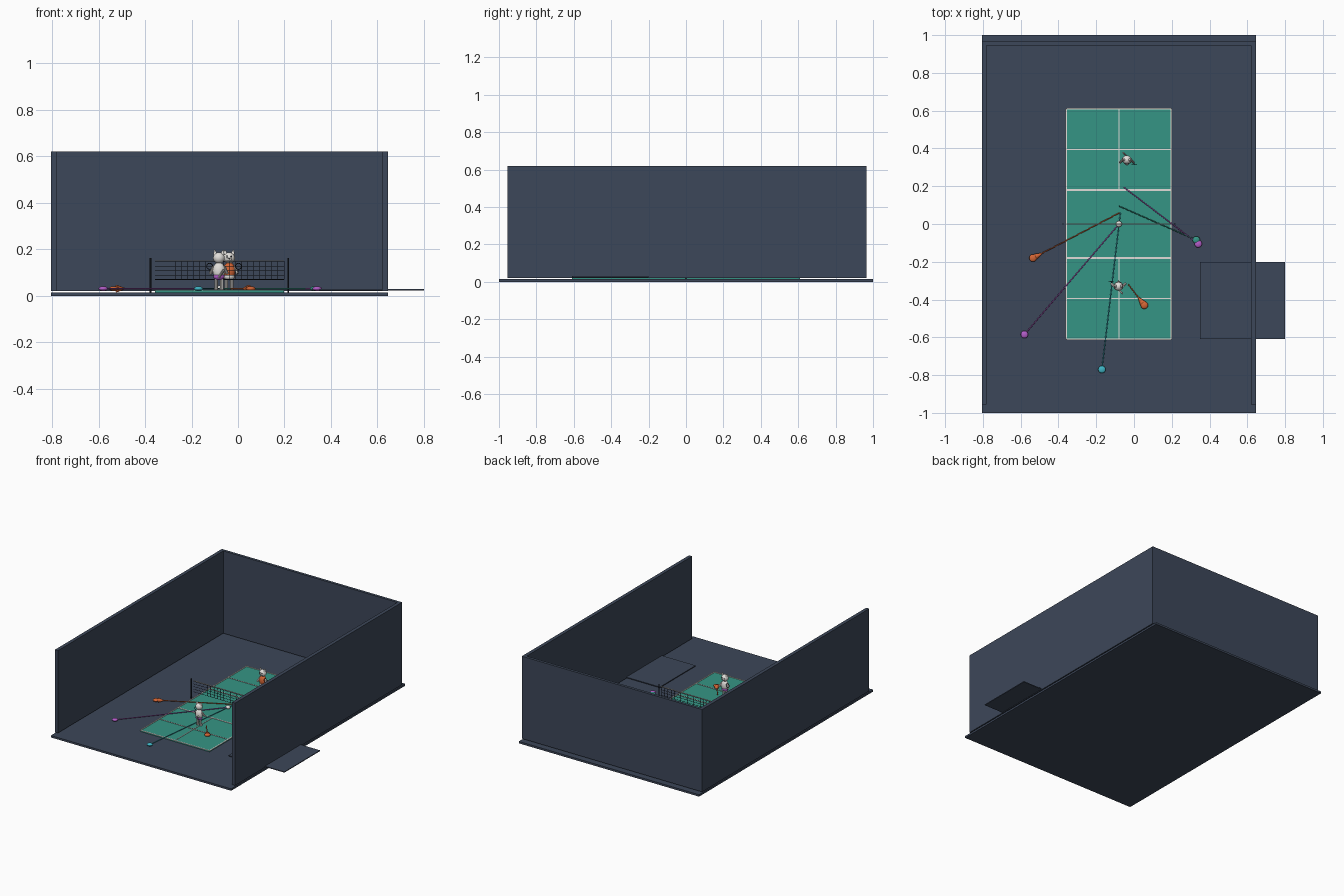
import bpy
import math
from mathutils import Vector

cube = bpy.data.objects.get("Cube")
if cube:
    bpy.data.objects.remove(cube, do_unlink=True)


def material(name, rgb):
    m = bpy.data.materials.new(name)
    m.diffuse_color = (*rgb, 1)
    m.use_nodes = True
    node = next(n for n in m.node_tree.nodes if n.type == 'BSDF_PRINCIPLED')
    node.inputs["Base Color"].default_value = (*rgb, 1)
    return m


slate = material("slate blue", (0.046, 0.063, 0.1))
green = material("court green", (0.036, 0.3, 0.235))
white = material("soft white", (0.75, 0.73, 0.7))
dark = material("dark charcoal", (0.012, 0.016, 0.025))
orange = material("orange", (0.65, 0.13, 0.035))
purple = material("purple", (0.45, 0.11, 0.58))
cyan = material("cyan", (0.05, 0.46, 0.56))


def finish(name, mat, smooth=False):
    o = bpy.context.object
    o.name = name
    o.data.materials.append(mat)
    if smooth:
        bpy.ops.object.shade_smooth_by_angle()
    return o


def box(name, mat, x0, x1, y0, y1, z0, z1):
    bpy.ops.mesh.primitive_cube_add(
        size=1, location=((x0 + x1) / 2, (y0 + y1) / 2, (z0 + z1) / 2))
    bpy.context.object.scale = (x1 - x0, y1 - y0, z1 - z0)
    return finish(name, mat)


def ball(name, mat, loc, scale):
    bpy.ops.mesh.primitive_uv_sphere_add(segments=20, ring_count=12, radius=1, location=loc)
    bpy.context.object.scale = scale
    return finish(name, mat, True)


def rod(name, mat, a, b, r0, r1=None, sides=10):
    a, b = Vector(a), Vector(b)
    bpy.ops.mesh.primitive_cone_add(
        vertices=sides, radius1=r0, radius2=r0 if r1 is None else r1,
        depth=(b - a).length, location=(a + b) / 2)
    bpy.context.object.rotation_euler = (b - a).to_track_quat('Z', 'Y').to_euler()
    return finish(name, mat, True)


# Hall: floor slab, three floating walls and the side platform
W, E = -0.805, 0.645
box("floor", slate, W, E, -1, 1, 0, 0.014)
box("right_wall", slate, W, W + 0.025, -0.955, 0.945, 0.021, 0.62)
box("left_wall", slate, E - 0.025, E, -0.955, 0.945, 0.021, 0.62)
box("back_wall", slate, W, E, 0.945, 0.965, 0.021, 0.62)
box("side_platform", slate, 0.35, 0.8, -0.61, -0.2, 0.024, 0.03)

# Court and its painted lines
CX, HW, HL = -0.08, 0.278, 0.61
box("court", green, CX - HW, CX + HW, -HL, HL, 0.014, 0.022)


def line(x0, x1, y0, y1):
    box("court_line", white, x0, x1, y0, y1, 0.022, 0.025)


for s in (-1, 1):
    line(CX + s * HW - 0.004, CX + s * HW + 0.004, -HL, HL)
    for y, t in ((HL, 0.004), (0.395, 0.002), (0.18, 0.004)):
        line(CX - HW, CX + HW, s * y - t, s * y + t)
    ends = sorted((s * 0.18, s * HL))
    line(CX - 0.002, CX + 0.002, *ends)

# Net
for s in (-1, 1):
    rod("net_post", dark, (CX + s * 0.296, 0, 0.015), (CX + s * 0.296, 0, 0.162), 0.004)
for i in range(5):
    z = 0.07 + i * 0.019
    rod("net_cord", dark, (CX - HW, 0, z), (CX + HW, 0, z), 0.0015, sides=6)
for i in range(19):
    x = -0.27 + i * 0.026
    rod("net_string", dark, (x, 0, 0.07), (x, 0, 0.15), 0.0012, sides=6)
box("net_tape", white, CX - HW, CX + HW, -0.002, 0.002, 0.149, 0.153)


# Players; facing is the sign of the y direction they look in
def player(tag, x, y, shirt, shorts, facing, side):
    ball(tag + "_body", shirt, (x, y, 0.108), (0.027, 0.021, 0.036))
    ball(tag + "_shorts", shorts, (x, y, 0.083), (0.024, 0.02, 0.016))
    ball(tag + "_head", white, (x, y, 0.163), (0.025, 0.023, 0.024))
    ball(tag + "_muzzle", white, (x, y + facing * 0.021, 0.157), (0.01, 0.008, 0.007))
    ball(tag + "_nose", dark, (x, y + facing * 0.028, 0.16), (0.003, 0.003, 0.003))
    for s in (-1, 1):
        rod(tag + "_ear", white, (x + s * 0.015, y, 0.178), (x + s * 0.019, y, 0.2), 0.009, 0.001)
        rod(tag + "_leg", white, (x + s * 0.012, y, 0.028), (x + s * 0.012, y, 0.08), 0.008)
        ball(tag + "_foot", white, (x + s * 0.012, y + facing * 0.006, 0.03), (0.009, 0.014, 0.007))
        ball(tag + "_eye", dark, (x + s * 0.009, y + facing * 0.021, 0.169), (0.003, 0.003, 0.004))
        rod(tag + "_arm", white, (x + s * 0.022, y, 0.125),
            (x + s * 0.036, y + facing * 0.014, 0.095), 0.007)
    rod(tag + "_tail", white, (x, y - facing * 0.018, 0.08), (x - side * 0.02, y - facing * 0.038, 0.11), 0.005)
    # Racket held in one hand
    hand = Vector((x + side * 0.036, y + facing * 0.014, 0.095))
    tip = hand + Vector((side * 0.004, facing * 0.012, 0.02))
    rod(tag + "_racket_handle", dark, hand, tip, 0.002)
    bpy.ops.mesh.primitive_torus_add(
        major_radius=0.013, minor_radius=0.0018, major_segments=20, minor_segments=6,
        location=tip + Vector((0, 0, 0.012)), rotation=(math.pi / 2, 0, 0))
    finish(tag + "_racket_rim", dark, True)


player("front_player", -0.082, -0.33, white, purple, 1, -1)
player("back_player", -0.038, 0.34, orange, white, -1, 1)

# Ball at mid court, and markers with thin trails over the ground
ball("center_ball", white, (CX, 0, 0.032), (0.016, 0.016, 0.012))
trails = [
    (orange, (-0.535, -0.18), (-0.075, 0.06), True),
    (orange, (0.055, -0.43), (-0.03, -0.32), True),
    (purple, (-0.58, -0.585), (-0.075, 0.005), False),
    (purple, (0.34, -0.105), (-0.055, 0.195), False),
    (green, (0.33, -0.085), (-0.08, 0.095), False),
    (cyan, (-0.17, -0.77), (-0.072, 0.06), False),
]
for mat, p, q, arrow in trails:
    a, b = Vector((*p, 0.031)), Vector((*q, 0.031))
    d = (b - a).normalized()
    ball("marker", mat, a, (0.02, 0.02, 0.01))
    rod("trail", mat, a, b, 0.003, sides=8)
    if arrow:
        cone = rod("marker_point", mat, a + d * 0.015, a + d * 0.06, 0.016, 0.001, 12)
